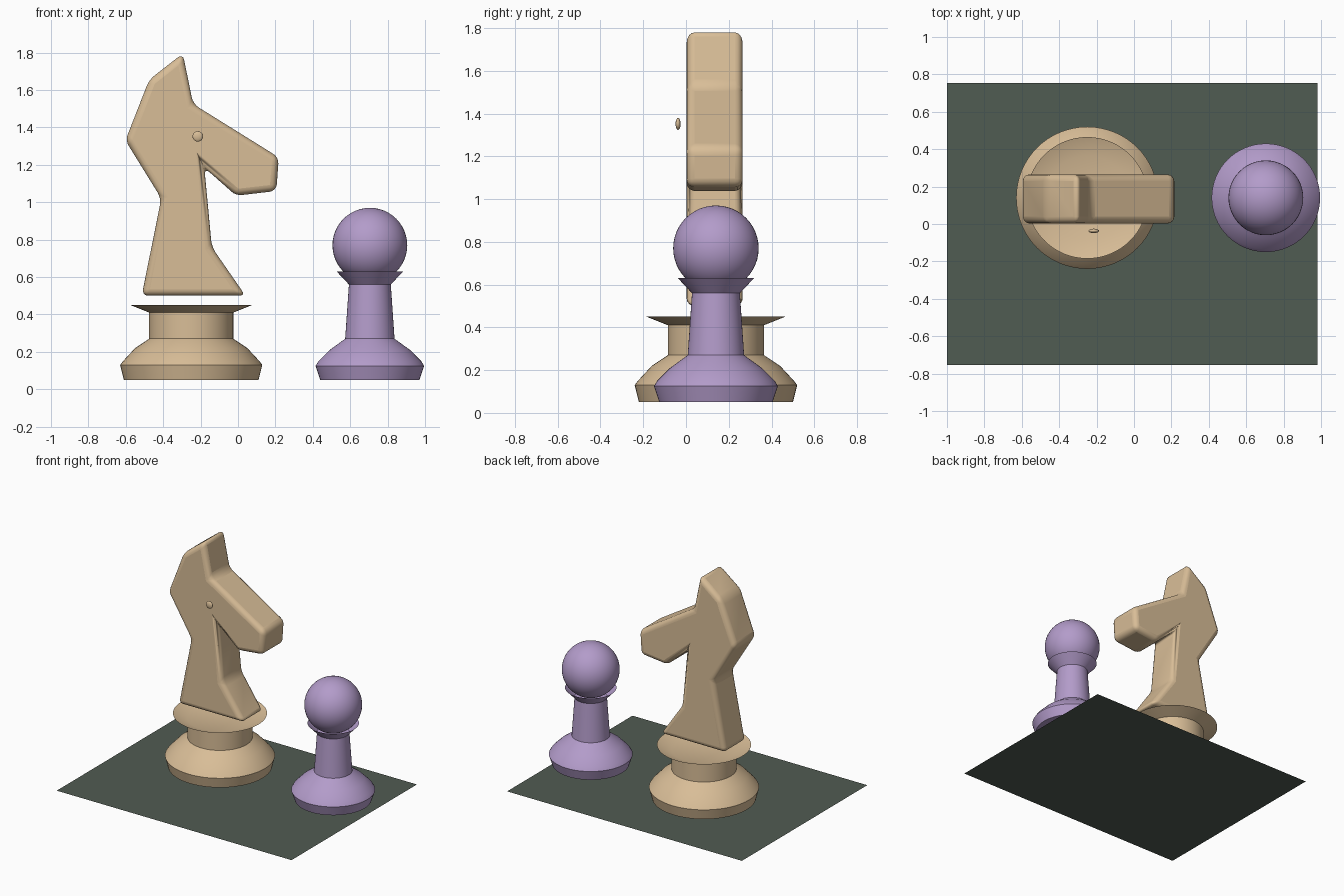
import bpy, bmesh, math

if "Cube" in bpy.data.objects:
    bpy.data.objects.remove(bpy.data.objects["Cube"])


def material(name, rgb):
    m = bpy.data.materials.new(name)
    m.diffuse_color = (*rgb, 1)
    m.use_nodes = True
    m.node_tree.nodes["Principled BSDF"].inputs["Base Color"].default_value = m.diffuse_color
    return m


TAN = material("tan wood", (0.69, 0.51, 0.31))
PURPLE = material("purple", (0.45, 0.33, 0.59))
GREEN = material("dark green", (0.081, 0.106, 0.085))


def finish(bm, name, mat, loc=(0, 0, 0)):
    bmesh.ops.recalc_face_normals(bm, faces=bm.faces)
    mesh = bpy.data.meshes.new(name)
    bm.to_mesh(mesh)
    bm.free()
    ob = bpy.data.objects.new(name, mesh)
    bpy.context.collection.objects.link(ob)
    ob.location = loc
    mesh.materials.append(mat)
    return ob


def smooth(ob, angle=35):
    bpy.ops.object.select_all(action='DESELECT')
    ob.select_set(True)
    bpy.context.view_layer.objects.active = ob
    bpy.ops.object.shade_smooth_by_angle(angle=math.radians(angle))


def lathe(name, profile, mat, x, y, n=64):
    """Turn (radius, height) points around z, closing both ends."""
    bm = bmesh.new()
    rings = [[bm.verts.new((r * math.cos(2 * math.pi * i / n),
                            r * math.sin(2 * math.pi * i / n), z))
              for i in range(n)] for r, z in profile]
    for a, b in zip(rings, rings[1:]):
        for i in range(n):
            j = (i + 1) % n
            bm.faces.new((a[i], a[j], b[j], b[i]))
    bm.faces.new(rings[0])
    bm.faces.new(rings[-1])
    smooth(finish(bm, name, mat, (x, y, 0)))


def ball(name, radius, mat, loc, squash=1.0):
    bm = bmesh.new()
    bmesh.ops.create_uvsphere(bm, u_segments=48, v_segments=24, radius=radius)
    bmesh.ops.scale(bm, vec=(1, squash, 1), verts=bm.verts)
    smooth(finish(bm, name, mat, loc), 60)


# Board: a single flat sheet
bm = bmesh.new()
bm.faces.new([bm.verts.new(c) for c in
              [(-1, -0.755, 0), (0.98, -0.755, 0), (0.98, 0.755, 0), (-1, 0.755, 0)]])
finish(bm, "board", GREEN)

# Horse piece: turned foot with a thin flared collar
lathe("horse_foot",
      [(0.36, 0.05), (0.38, 0.13), (0.365, 0.15), (0.30, 0.22), (0.225, 0.27),
       (0.225, 0.41), (0.325, 0.45), (0.225, 0.413)], TAN, -0.25, 0.14)

# Horse piece: bevelled slab for head and neck
outline = [(-0.515, 0.50), (0.04, 0.50), (-0.14, 0.76), (-0.18, 1.185),
           (-0.01, 1.035), (0.205, 1.06), (0.218, 1.24), (-0.24, 1.525),
           (-0.295, 1.795), (-0.475, 1.655), (-0.602, 1.33), (-0.41, 1.02)]
bm = bmesh.new()
front = bm.faces.new([bm.verts.new((x, 0.003, z)) for x, z in outline])
extruded = bmesh.ops.extrude_face_region(bm, geom=[front], use_keep_orig=True)
bmesh.ops.translate(bm, vec=(0, 0.262, 0),
                    verts=[v for v in extruded["geom"] if isinstance(v, bmesh.types.BMVert)])
horse = finish(bm, "horse_head_and_neck", TAN)
bevel = horse.modifiers.new("rounded edges", 'BEVEL')
bevel.width = 0.036
bevel.segments = 4
bevel.limit_method = 'NONE'
smooth(horse, 40)

# Horse piece: flattened eye
ball("horse_eye", 0.028, TAN, (-0.215, -0.037, 1.352), 0.42)

# Pawn: turned body and ball head
lathe("pawn_body",
      [(0.265, 0.05), (0.29, 0.125), (0.275, 0.15), (0.215, 0.21), (0.132, 0.27),
       (0.112, 0.56), (0.178, 0.63), (0.112, 0.563)], PURPLE, 0.705, 0.14)
ball("pawn_head", 0.20, PURPLE, (0.705, 0.14, 0.77))
